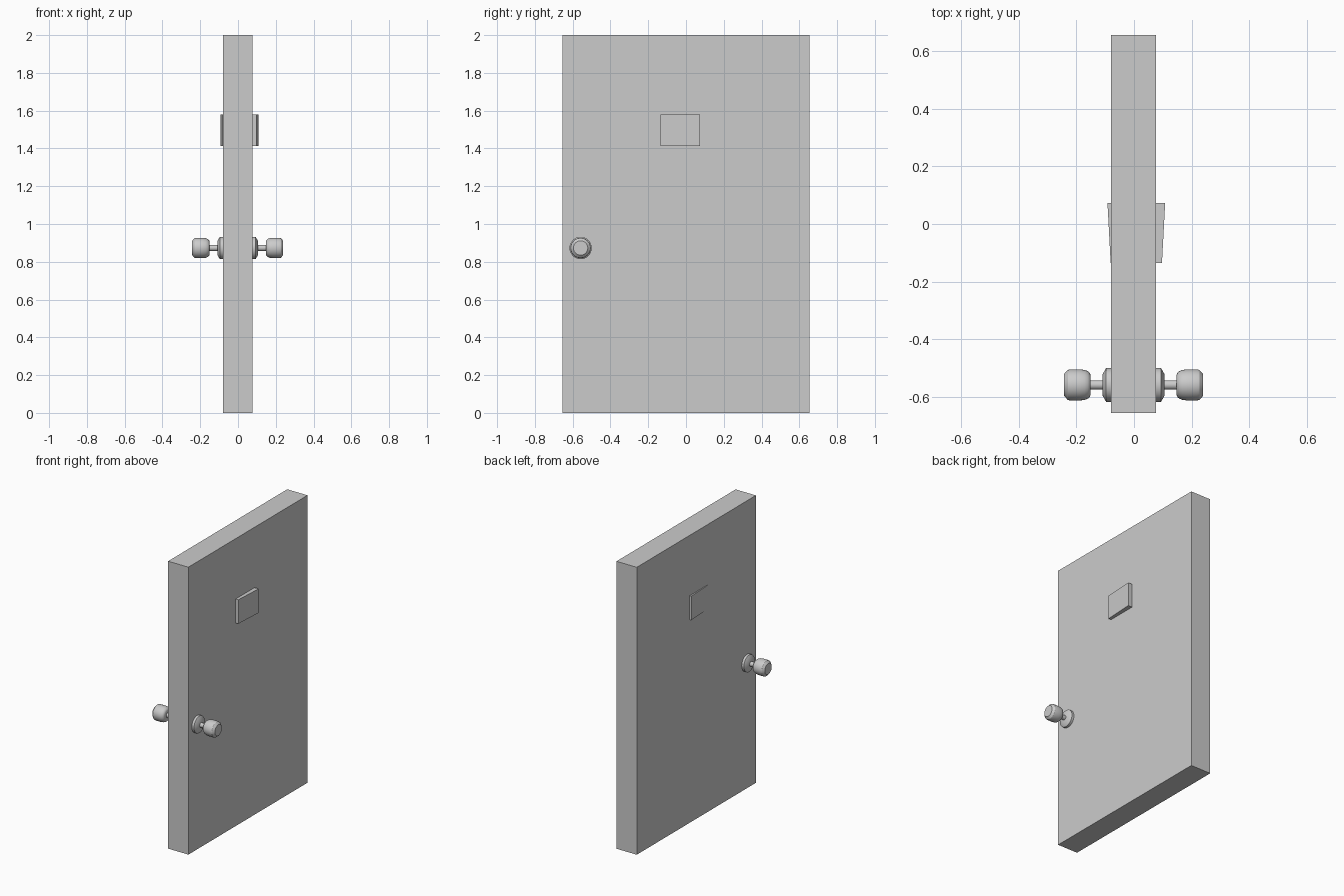
import bpy, bmesh
from math import radians
from mathutils import Matrix, Vector

default = bpy.data.objects.get("Cube")
if default:
    bpy.data.objects.remove(default, do_unlink=True)

MID_X = -0.0015               # centre plane of the door slab
HALF_THICK = 0.078
KNOB_Y, KNOB_Z = -0.558, 0.873


def add_object(name, bm):
    bmesh.ops.recalc_face_normals(bm, faces=bm.faces)
    mesh = bpy.data.meshes.new(name)
    bm.to_mesh(mesh)
    bm.free()
    obj = bpy.data.objects.new(name, mesh)
    bpy.context.collection.objects.link(obj)
    return obj


def prism(name, outline, z0, z1):
    """Extrude a plan outline (x, y) from z0 up to z1."""
    bm = bmesh.new()
    face = bm.faces.new([bm.verts.new((x, y, z0)) for x, y in outline])
    top = bmesh.ops.extrude_face_region(bm, geom=[face])
    verts = [v for v in top["geom"] if isinstance(v, bmesh.types.BMVert)]
    bmesh.ops.translate(bm, verts=verts, vec=(0, 0, z1 - z0))
    return add_object(name, bm)


def lathe_x(name, profile, side, segments=32):
    """Spin (distance from door face, radius) points about the knob axis."""
    bm = bmesh.new()
    verts = [bm.verts.new((d, r, 0)) for d, r in profile]
    edges = [bm.edges.new(pair) for pair in zip(verts, verts[1:])]
    bmesh.ops.spin(bm, geom=verts + edges, cent=(0, 0, 0), axis=(1, 0, 0),
                   angle=radians(360), steps=segments, use_duplicate=False)
    bmesh.ops.remove_doubles(bm, verts=bm.verts, dist=1e-5)
    bm.transform(Matrix.Diagonal((side, 1, 1, 1)))
    obj = add_object(name, bm)
    obj.location = Vector((MID_X + side * HALF_THICK, KNOB_Y, KNOB_Z))
    bpy.ops.object.select_all(action="DESELECT")
    obj.select_set(True)
    bpy.context.view_layer.objects.active = obj
    bpy.ops.object.shade_smooth_by_angle(angle=radians(30))
    return obj


# Door slab
x0, x1 = MID_X - HALF_THICK, MID_X + HALF_THICK
prism("door_panel", [(x0, -0.655), (x1, -0.655), (x1, 0.655), (x0, 0.655)], 0, 2)

# Tapered plaque passing through the slab
prism("plaque", [(-0.081, -0.135), (0.097, -0.135), (0.108, 0.073), (-0.092, 0.073)],
      1.413, 1.58)

# Knob parts on both faces: rosette, stem and grip
ROSETTE = [(0, 0), (0, 0.059), (0.017, 0.059), (0.03, 0.036), (0.03, 0)]
STEM = [(0.02, 0), (0.02, 0.016), (0.085, 0.016), (0.085, 0)]
GRIP = [(0.071, 0), (0.071, 0.034), (0.074, 0.042), (0.081, 0.048), (0.092, 0.052),
        (0.108, 0.054), (0.142, 0.054), (0.15, 0.052), (0.163, 0.038), (0.163, 0)]

for side, label in ((1, "left"), (-1, "right")):
    for part, profile in (("rosette", ROSETTE), ("stem", STEM), ("grip", GRIP)):
        lathe_x(f"knob_{part}_{label}", profile, side)
